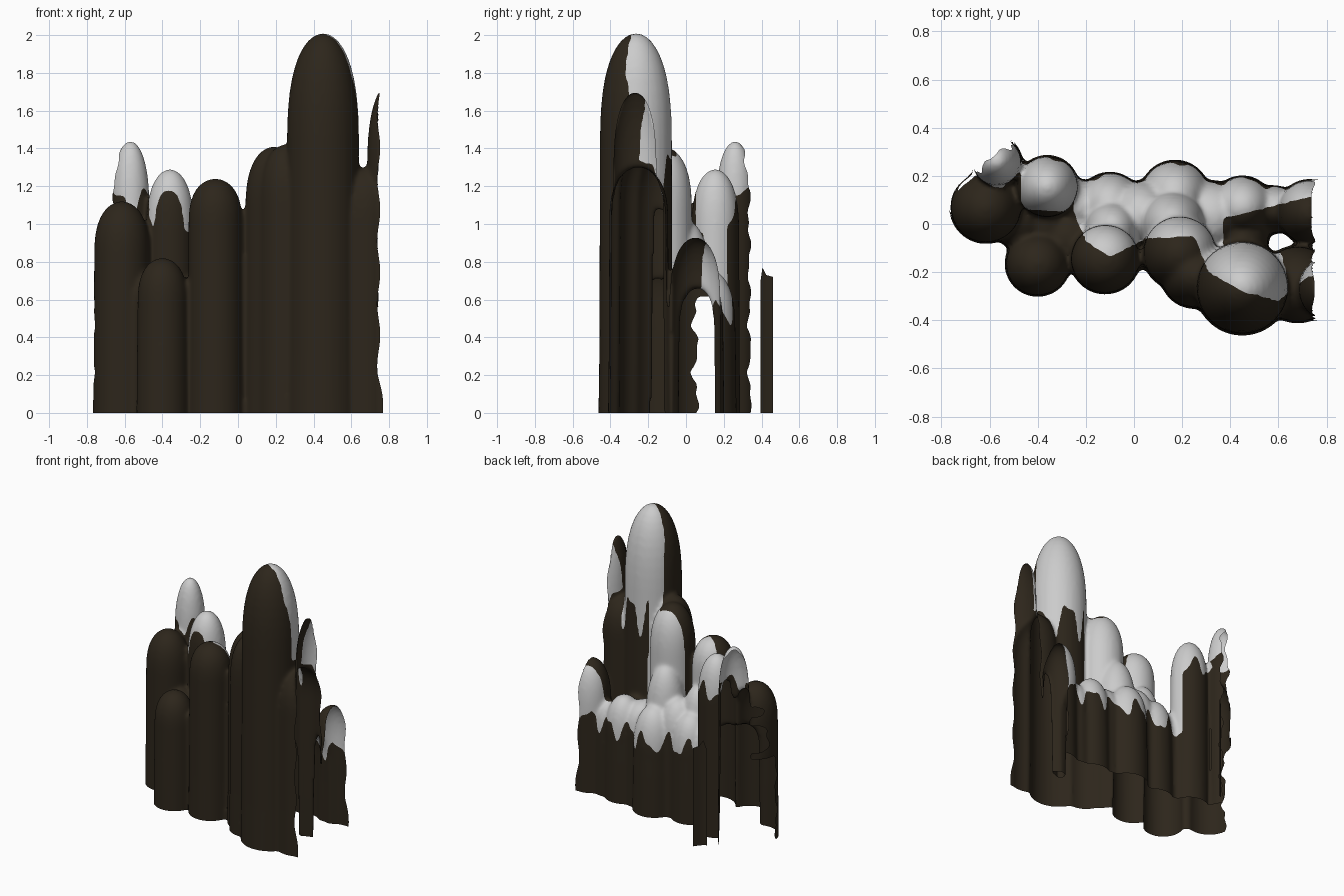
import bpy, bmesh, math
from mathutils import Vector

if "Cube" in bpy.data.objects:
    bpy.data.objects.remove(bpy.data.objects["Cube"])

TAU = math.tau

# Rock pillars: x, y, radius, height, dome length
PILLARS = [
    (0.45, -0.265, 0.195, 2.01, 0.62),   # tall front pillar
    (0.68, -0.25, 0.16, 1.30, 0.30),
    (0.82, -0.27, 0.14, 1.76, 0.50),     # cut by the right end
    (0.19, -0.12, 0.155, 1.41, 0.36),
    (0.25, -0.21, 0.14, 1.42, 0.35),
    (-0.12, -0.145, 0.145, 1.24, 0.25),
    (-0.40, -0.165, 0.135, 0.82, 0.25),
    (-0.48, 0.02, 0.12, 0.75, 0.20),
    (-0.615, 0.07, 0.150, 1.12, 0.30),   # broken left pillar
    (-0.57, 0.26, 0.105, 1.44, 0.42),    # left shard
    (-0.36, 0.155, 0.13, 1.29, 0.36),
    (-0.23, 0.07, 0.115, 0.72, 0.30),    # low back row
    (-0.10, 0.08, 0.135, 0.76, 0.30),
    (0.03, 0.04, 0.14, 0.82, 0.30),
    (0.17, 0.12, 0.145, 0.76, 0.34),
    (0.32, 0.03, 0.15, 0.72, 0.25),
    (0.45, 0.07, 0.13, 0.74, 0.30),
    (0.58, 0.06, 0.10, 0.66, 0.25),
    (0.73, 0.05, 0.135, 0.93, 0.36),
    (-0.28, -0.06, 0.13, 0.72, 0.20),    # fill between the rows
    (-0.38, 0.00, 0.13, 0.72, 0.20),
    (-0.09, -0.02, 0.12, 0.92, 0.35),
    (0.16, 0.00, 0.14, 1.02, 0.45),
    (0.45, -0.06, 0.11, 0.68, 0.20),
]


def add_pillar(bm, x, y, r, h, dome):
    """Round pillar with a long domed top."""
    n = 28
    prof = [(-0.1, r * 1.03), (0.3, r), (h - dome, r * 0.98)]
    for i in range(1, 12):
        t = math.sin(i / 12 * math.pi / 2)
        prof.append((h - dome + dome * t, r * 0.98 * (1 - t ** 2.8) ** 0.5))
    prof.append((h, r * 0.05))
    rings = [[bm.verts.new((x + s * math.cos(TAU * k / n), y + s * math.sin(TAU * k / n), z))
              for k in range(n)] for z, s in prof]
    for a, b in zip(rings, rings[1:]):
        for k in range(n):
            bm.faces.new((a[k], a[(k + 1) % n], b[(k + 1) % n], b[k]))
    bm.faces.new(rings[0][::-1])
    bm.faces.new(rings[-1])


def make_object(name, bm, mat=None):
    me = bpy.data.meshes.new(name)
    bm.to_mesh(me)
    for p in me.polygons:
        p.use_smooth = True
    ob = bpy.data.objects.new(name, me)
    bpy.context.collection.objects.link(ob)
    if mat:
        me.materials.append(mat)
    return ob


def lerp_table(table, x):
    for (x0, v0), (x1, v1) in zip(table, table[1:]):
        if x <= x1:
            return v0 + (v1 - v0) * max(0, (x - x0) / (x1 - x0))
    return table[-1][1]


# Front edge of the snow in plan
SNOW_EDGE = [(-0.70, 0.16), (-0.5, 0.15), (-0.45, 0.06), (-0.25, 0.05), (-0.2, -0.07), (-0.1, -0.14),
             (0.05, -0.06), (0.25, -0.05), (0.31, -0.2), (0.45, -0.28), (0.6, -0.32), (0.72, -0.22)]


def is_snow(c):
    if c.y < lerp_table(SNOW_EDGE, c.x):
        return False
    wave = 0.06 * math.sin(c.x * 38 + 1) + 0.03 * math.sin(c.x * 71)
    if c.x < -0.47:
        line = 1.12 + wave
    elif c.x < -0.25:
        line = 0.98 + wave + 0.8 * max(0, c.y - 0.17)
    elif c.x > 0.37 and c.y < 0.03 + 0.25 * max(0, c.x - 0.4):
        line = 1.28 + 2 * wave
    else:
        line = 0.54 + wave
    return c.z > line


def is_broken(c):
    """Missing wall at the open left end."""
    if c.x > -0.46:
        return False
    jag = 0.015 * math.sin(c.z * 23) + 0.01 * math.sin(c.z * 51)
    if c.y > 0.28 + 0.8 * (c.x + 0.57) + jag:
        return True
    return c.z < 0.62 and 0.05 + jag < c.y < 0.27


def relax_edges(edges, passes=4):
    """Even out a stair-stepped line of edges."""
    near = {}
    for e in edges:
        a, b = e.verts
        near.setdefault(a, []).append(b)
        near.setdefault(b, []).append(a)
    for _ in range(passes):
        new = {v: (v.co + sum((o.co for o in ns), Vector()) / len(ns)) / 2
               for v, ns in near.items() if len(ns) == 2 and v.co.z > 0.001}
        for v, co in new.items():
            v.co = co


rock = bpy.data.materials.new("dark_rock")
rock.diffuse_color = (0.026, 0.019, 0.011, 1)
rock.use_nodes = True
rock.node_tree.nodes["Principled BSDF"].inputs["Base Color"].default_value = rock.diffuse_color

# Merge the pillars into one skin
bm = bmesh.new()
for p in PILLARS:
    add_pillar(bm, *p)
base = make_object("pillar_blank", bm)
bm.free()
rm = base.modifiers.new("merge", 'REMESH')
rm.mode = 'VOXEL'
rm.voxel_size = 0.013
sm = base.modifiers.new("soften", 'SMOOTH')
sm.iterations = 8
dg = bpy.context.evaluated_depsgraph_get()
skin = bmesh.new()
skin.from_mesh(base.evaluated_get(dg).to_mesh())
bpy.data.objects.remove(base)

# Open the base and right end, then break the left end
for co, no in (((0, 0, 0), (0, 0, -1)), ((0.745, 0, 0), (1, 0, 0))):
    bmesh.ops.bisect_plane(skin, geom=skin.verts[:] + skin.edges[:] + skin.faces[:],
                           plane_co=co, plane_no=no, clear_outer=True)
bmesh.ops.delete(skin, geom=[f for f in skin.faces if is_broken(f.calc_center_median())],
                 context='FACES')
relax_edges([e for e in skin.edges if len(e.link_faces) == 1])
for v in skin.verts:
    if v.co.x > 0.744:
        v.co.x += 0.008 * math.sin(v.co.z * 19) + 0.022 * max(0, 1 - v.co.z / 0.2)

# Mark the snow and split the skin into rock and snow
for f in skin.faces:
    f.material_index = int(is_snow(f.calc_center_median()))
relax_edges([e for e in skin.edges if len({f.material_index for f in e.link_faces}) == 2])
for index, name, mat in ((0, "rock_pillars", rock), (1, "snow_cover", None)):
    part = skin.copy()
    bmesh.ops.delete(part, geom=[f for f in part.faces if f.material_index != index],
                     context='FACES')
    for f in part.faces:
        f.material_index = 0
    make_object(name, part, mat)
    part.free()
skin.free()

# Loose thin sliver behind the left end
bm = bmesh.new()
path = [(-0.445, 0.395), (-0.425, 0.405), (-0.405, 0.425), (-0.38, 0.46)]
cols = [[bm.verts.new((x, y, z)) for z in (0, 0.35, h)]
        for (x, y), h in zip(path, (0.70, 0.77, 0.73, 0.72))]
for a, b in zip(cols, cols[1:]):
    for k in range(2):
        bm.faces.new((a[k], b[k], b[k + 1], a[k + 1]))
make_object("loose_sliver", bm, rock)
bm.free()
